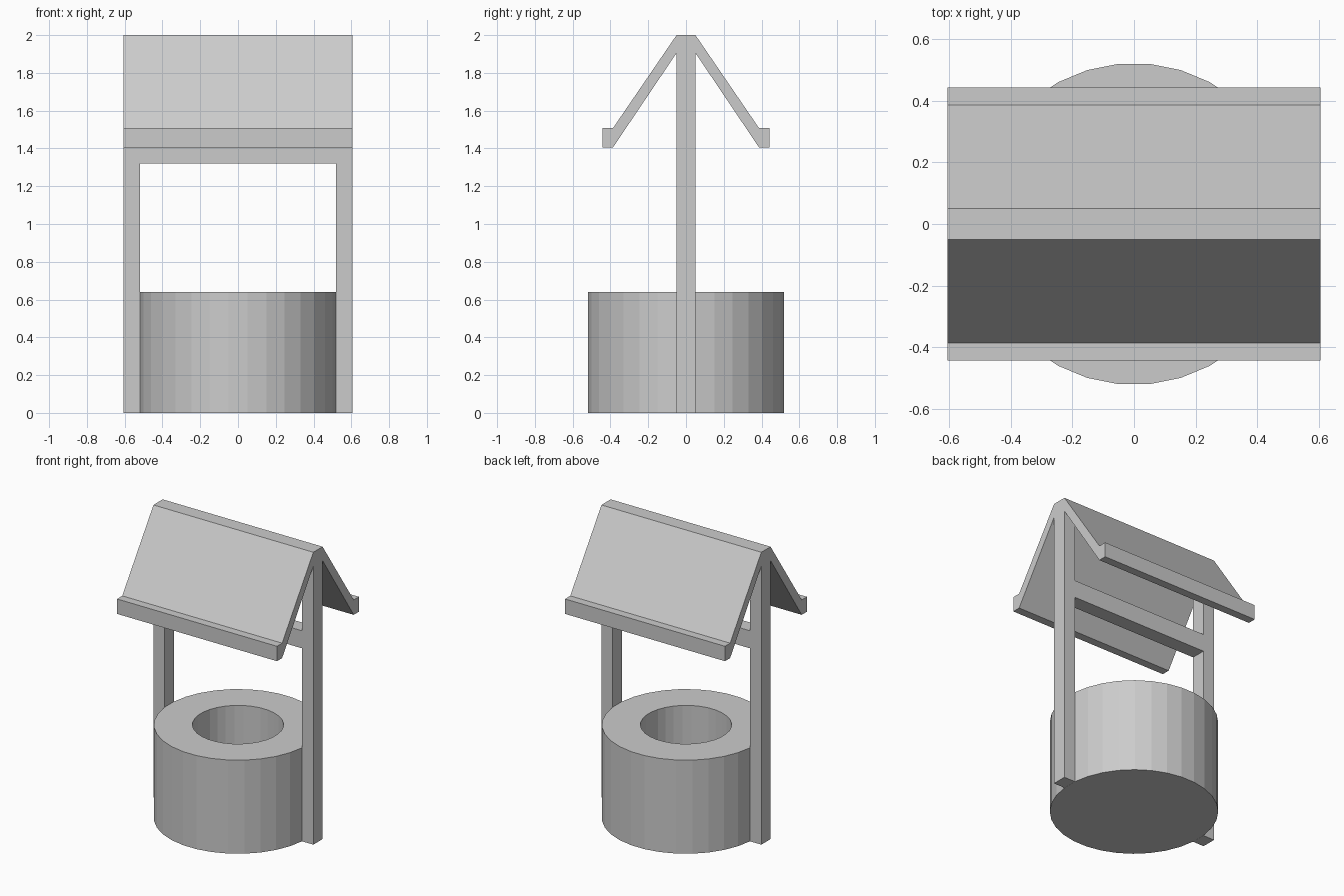
import bpy, bmesh, math

if "Cube" in bpy.data.objects:
    bpy.data.objects.remove(bpy.data.objects["Cube"])


def finish(name, bm):
    bmesh.ops.recalc_face_normals(bm, faces=bm.faces)
    me = bpy.data.meshes.new(name)
    bm.to_mesh(me)
    bm.free()
    ob = bpy.data.objects.new(name, me)
    bpy.context.collection.objects.link(ob)
    return ob


def box(name, x0, x1, y0, y1, z0, z1):
    bm = bmesh.new()
    bmesh.ops.create_cube(bm, size=1)
    for v in bm.verts:
        v.co = ((x0 + x1) / 2 + v.co.x * (x1 - x0),
                (y0 + y1) / 2 + v.co.y * (y1 - y0),
                (z0 + z1) / 2 + v.co.z * (z1 - z0))
    return finish(name, bm)


# Round well wall: closed base, ring top and sunken shaft, 32 flat sides
def well_wall(sides=32, outer=0.522, inner=0.283, height=0.64, floor=0.03):
    bm = bmesh.new()
    rings = []
    for r, z in ((outer, 0), (outer, height), (inner, height), (inner, floor)):
        rings.append([bm.verts.new((r * math.cos(a), r * math.sin(a), z))
                      for a in (2 * math.pi * (i + 0.5) / sides for i in range(sides))])
    for a, b in zip(rings, rings[1:]):
        for i in range(sides):
            j = (i + 1) % sides
            bm.faces.new((a[i], a[j], b[j], b[i]))
    bm.faces.new(rings[0])
    bm.faces.new(rings[-1])
    return finish("well_wall", bm)


well_wall()

# Two posts and the cross beam between them
for side, x in (("left", -0.5625), ("right", 0.5625)):
    box(side + "_post", x - 0.0425, x + 0.0425, -0.05, 0.05, 0, 1.905)
box("cross_beam", -0.52, 0.52, -0.05, 0.05, 1.32, 1.44)

# Gable roof: half profile (y, z) mirrored, then extruded along x
half = [(0.05, 2.0), (0.387, 1.507), (0.443, 1.507),
        (0.443, 1.405), (0.387, 1.405), (0.05, 1.905)]
profile = half + [(-y, z) for y, z in reversed(half)]
bm = bmesh.new()
end = bm.faces.new([bm.verts.new((-0.605, y, z)) for y, z in profile])
ext = bmesh.ops.extrude_face_region(bm, geom=[end], use_keep_orig=True)
bmesh.ops.translate(bm, vec=(1.21, 0, 0),
                    verts=[g for g in ext["geom"] if isinstance(g, bmesh.types.BMVert)])
finish("roof", bm)
